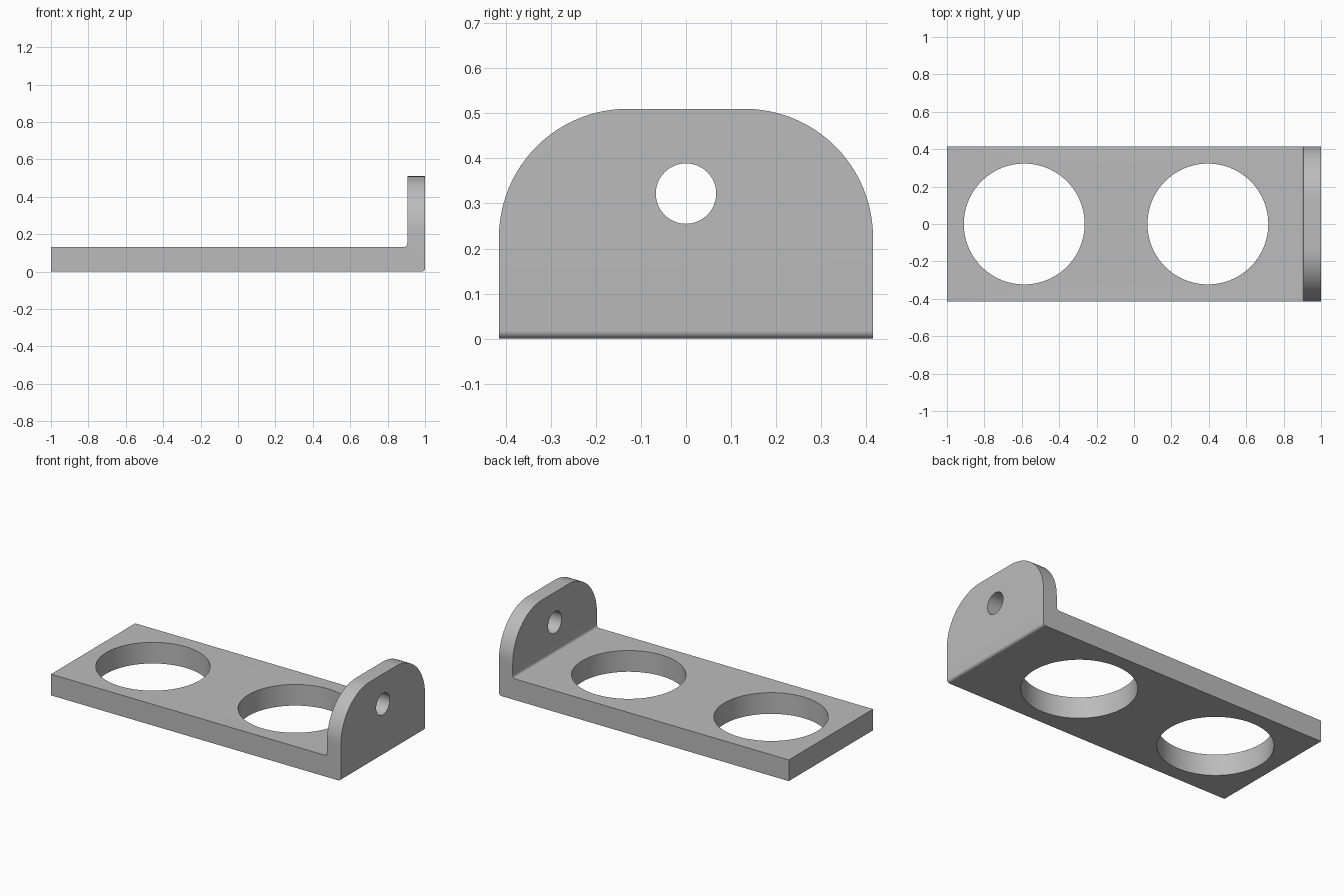
import bpy, bmesh
from math import cos, sin, radians, pi
from mathutils import Vector

cube = bpy.data.objects.get("Cube")
if cube:
    bpy.data.objects.remove(cube, do_unlink=True)

# Main sizes
HALF_W, HEIGHT, PLATE_T, FLANGE_X = 0.415, 0.51, 0.132, 0.905
BEND_R, CORNER_R = 0.018, 0.285

grey = bpy.data.materials.new("plain grey")
grey.use_nodes = True
GREY = (0.5, 0.5, 0.5, 1)
grey.diffuse_color = GREY
grey.node_tree.nodes["Principled BSDF"].inputs["Base Color"].default_value = GREY


def arc(cx, cy, r, start, end, steps):
    angles = [radians(start + (end - start) * i / steps) for i in range(steps + 1)]
    return [(cx + r * cos(a), cy + r * sin(a)) for a in angles]


def prism(name, outline, place, direction):
    """Extrude a flat outline, placed in space by a function, along a direction."""
    bm = bmesh.new()
    face = bm.faces.new([bm.verts.new(place(u, v)) for u, v in outline])
    extruded = bmesh.ops.extrude_face_region(bm, geom=[face])["geom"]
    moved = [g for g in extruded if isinstance(g, bmesh.types.BMVert)]
    bmesh.ops.translate(bm, verts=moved, vec=Vector(direction))
    bmesh.ops.recalc_face_normals(bm, faces=bm.faces)
    mesh = bpy.data.meshes.new(name)
    bm.to_mesh(mesh)
    bm.free()
    mesh.materials.append(grey)
    obj = bpy.data.objects.new(name, mesh)
    bpy.context.collection.objects.link(obj)
    return obj


def boolean(target, cutter, operation):
    bpy.context.view_layer.objects.active = target
    mod = target.modifiers.new(cutter.name, "BOOLEAN")
    mod.operation, mod.solver, mod.object = operation, "EXACT", cutter
    bpy.ops.object.modifier_apply(modifier=mod.name)
    bpy.data.objects.remove(cutter, do_unlink=True)


# L-shaped side profile with a rounded heel and a filleted inner bend
profile = [(-1, 0)]
profile += arc(1 - BEND_R, BEND_R, BEND_R, -90, 0, 8)
profile += [(1, HEIGHT + 0.1), (FLANGE_X, HEIGHT + 0.1)]
profile += arc(FLANGE_X - BEND_R, PLATE_T + BEND_R, BEND_R, 0, -90, 8)
profile += [(-1, PLATE_T)]
bracket = prism("angle_bracket", profile, lambda u, v: (u, -0.5, v), (0, 1, 0))

# Rounded flange outline trims the width and the top corners
flat = HALF_W - CORNER_R
outline = [(-HALF_W, -0.1), (HALF_W, -0.1)]
outline += arc(flat, HEIGHT - CORNER_R, CORNER_R, 0, 90, 24)
outline += arc(-flat, HEIGHT - CORNER_R, CORNER_R, 90, 180, 24)
trim = prism("flange_outline", outline, lambda u, v: (-1.2, u, v), (2.4, 0, 0))
boolean(bracket, trim, "INTERSECT")

# Two large holes through the base plate
for x in (-0.587, 0.395):
    ring = arc(x, 0, 0.323, 0, 360, 96)[:-1]
    hole = prism("plate_hole", ring, lambda u, v: (u, v, -0.1), (0, 0, 0.4))
    boolean(bracket, hole, "DIFFERENCE")

# Small mounting hole through the flange
ring = arc(0, 0.322, 0.067, 0, 360, 48)[:-1]
hole = prism("flange_hole", ring, lambda u, v: (0.8, u, v), (0.4, 0, 0))
boolean(bracket, hole, "DIFFERENCE")

# Smooth the curved walls, keep the edges crisp
bpy.ops.object.select_all(action="DESELECT")
bracket.select_set(True)
bpy.context.view_layer.objects.active = bracket
bpy.ops.object.shade_smooth_by_angle(angle=radians(30))
